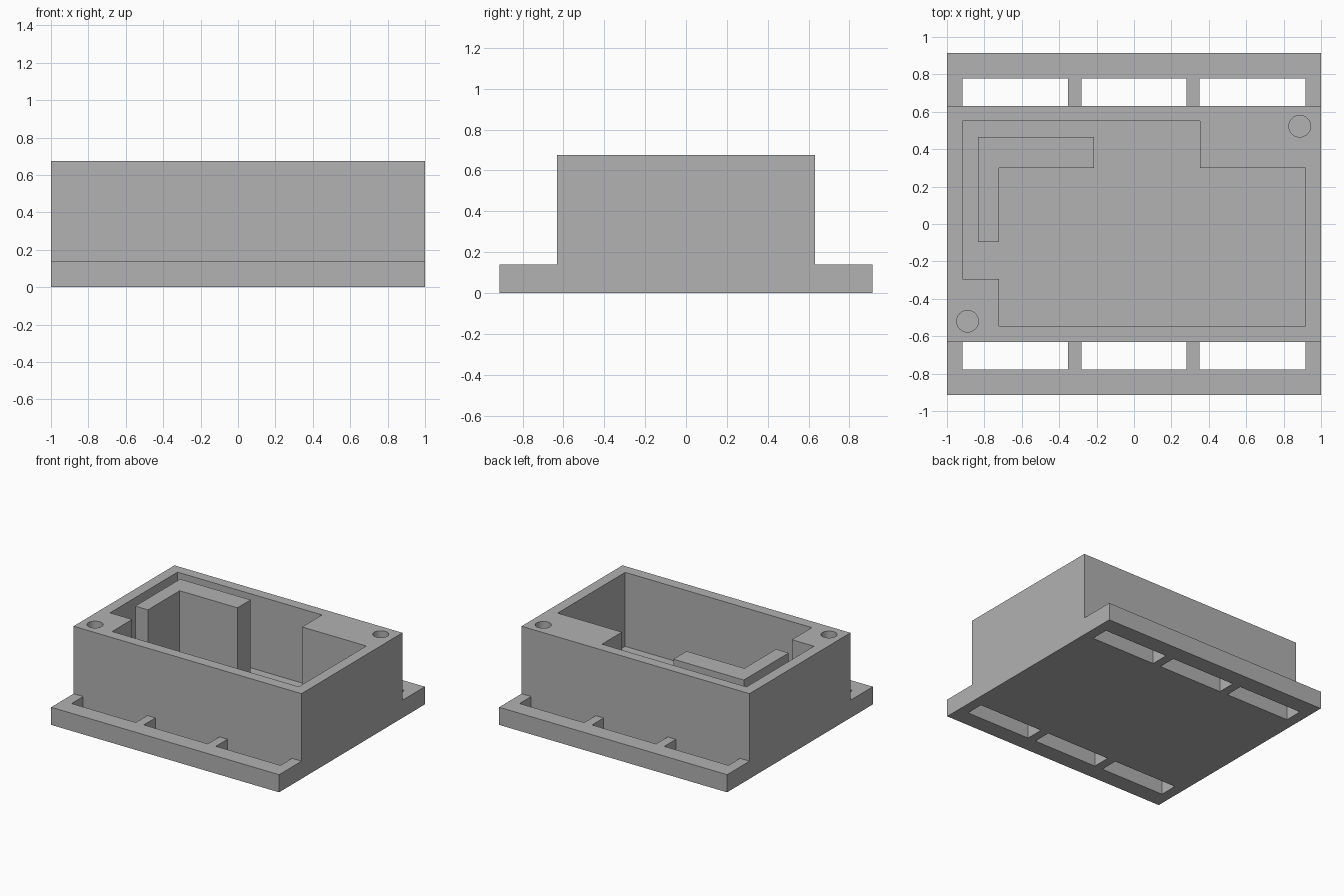
import bpy, bmesh
from mathutils import Matrix, Vector

if "Cube" in bpy.data.objects:
    bpy.data.objects.remove(bpy.data.objects["Cube"], do_unlink=True)

TOP, FLOOR, FLANGE = 0.675, 0.088, 0.14
BOX_Y, PLATE_Y = 0.632, 0.913

grey = bpy.data.materials.new("plain grey")
grey.use_nodes = True
colour = (0.445, 0.445, 0.445, 1)
grey.diffuse_color = colour
grey.node_tree.nodes["Principled BSDF"].inputs["Base Color"].default_value = colour


def finish(name, bm):
    bmesh.ops.recalc_face_normals(bm, faces=bm.faces)
    mesh = bpy.data.meshes.new(name)
    bm.to_mesh(mesh)
    bm.free()
    mesh.materials.append(grey)
    obj = bpy.data.objects.new(name, mesh)
    bpy.context.collection.objects.link(obj)
    return obj


def prism(name, points, direction):
    """Extrude a flat outline along a direction."""
    bm = bmesh.new()
    face = bm.faces.new([bm.verts.new(p) for p in points])
    out = bmesh.ops.extrude_face_region(bm, geom=[face], use_keep_orig=True)
    verts = [v for v in out["geom"] if isinstance(v, bmesh.types.BMVert)]
    bmesh.ops.translate(bm, verts=verts, vec=Vector(direction))
    return finish(name, bm)


def upright(name, outline, z0, z1):
    return prism(name, [(x, y, z0) for x, y in outline], (0, 0, z1 - z0))


def combine(target, tool, operation):
    mod = target.modifiers.new(operation.lower(), "BOOLEAN")
    mod.object, mod.operation, mod.solver = tool, operation, "EXACT"
    bpy.context.view_layer.objects.active = target
    bpy.ops.object.modifier_apply(modifier=mod.name)
    bpy.data.objects.remove(tool, do_unlink=True)


# Housing: stepped profile with both side flanges, run along x
half = [(PLATE_Y, 0), (PLATE_Y, FLANGE), (BOX_Y, FLANGE), (BOX_Y, TOP)]
profile = half + [(-y, z) for y, z in reversed(half)]
housing = prism("housing", [(-1, y, z) for y, z in profile], (2, 0, 0))

# Three strap slots through each flange
for side in (-1, 1):
    for x0, x1 in ((-0.916, -0.353), (-0.282, 0.28), (0.35, 0.916)):
        y0, y1 = side * BOX_Y, side * 0.777
        slot = upright("slot_cutter", [(x0, y0), (x1, y0), (x1, y1), (x0, y1)],
                       -0.1, FLANGE + 0.1)
        combine(housing, slot, "DIFFERENCE")

# Open cavity, leaving two solid corner blocks
cavity = [(-0.916, 0.55), (0.352, 0.55), (0.352, 0.3), (0.916, 0.3),
          (0.916, -0.546), (-0.722, -0.546), (-0.722, -0.295), (-0.916, -0.295)]
combine(housing, upright("cavity_cutter", cavity, FLOOR, TOP + 0.1), "DIFFERENCE")

# Screw holes in the corner blocks
for x, y in ((0.886, 0.523), (-0.89, -0.52)):
    bm = bmesh.new()
    bmesh.ops.create_cone(bm, cap_ends=True, segments=32, radius1=0.058,
                          radius2=0.058, depth=0.8,
                          matrix=Matrix.Translation((x, y, TOP)))
    combine(housing, finish("screw_hole_cutter", bm), "DIFFERENCE")

# L-shaped partition standing on the floor
partition = [(-0.833, 0.465), (-0.215, 0.465), (-0.215, 0.3),
             (-0.722, 0.3), (-0.722, -0.097), (-0.833, -0.097)]
combine(housing, upright("partition", partition, FLOOR / 2, TOP), "UNION")
